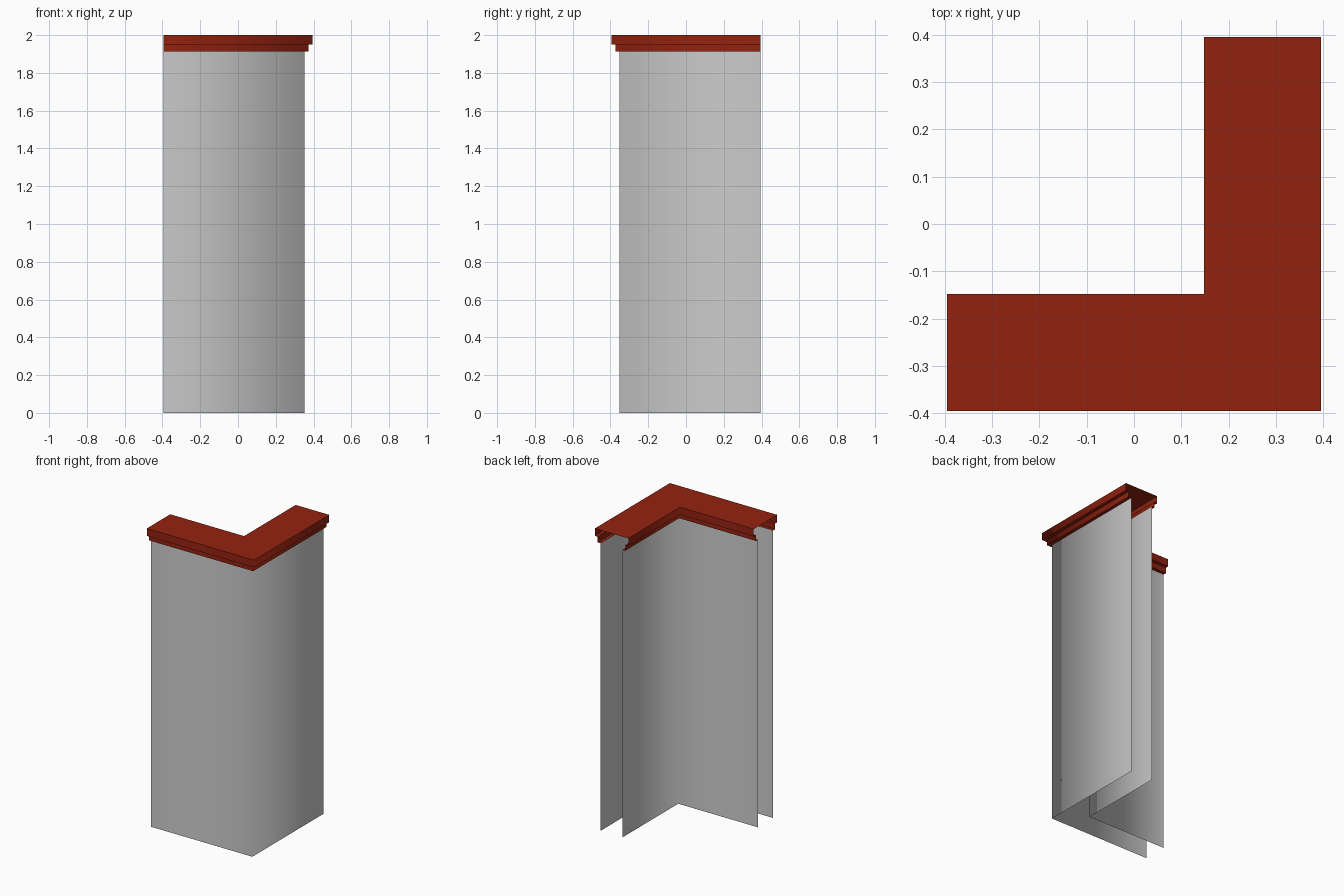
import bpy
import bmesh

cube = bpy.data.objects.get("Cube")
if cube:
    bpy.data.objects.remove(cube, do_unlink=True)

END = 0.395        # open ends of both arms
MID = 0.2715       # centre line of the arms
CAP, BAND, WALL = 0.1235, 0.102, 0.081   # half widths
Z_BAND, Z_CAP, Z_TOP = 1.913, 1.951, 2.0


def material(name, color):
    mat = bpy.data.materials.new(name)
    mat.use_nodes = True
    mat.diffuse_color = color
    mat.node_tree.nodes["Principled BSDF"].inputs["Base Color"].default_value = color
    return mat


def sweep_corner(name, profile, mat):
    """Sweep an open profile of (offset, height) around the mitred corner."""
    bm = bmesh.new()
    rows = []
    for offset, z in profile:
        r = MID + offset
        rows.append([bm.verts.new(p) for p in ((-END, -r, z), (r, -r, z), (r, END, z))])
    for low, high in zip(rows, rows[1:]):
        for i in range(2):
            face = bm.faces.new((low[i], low[i + 1], high[i + 1], high[i]))
            face.smooth = True
    # Lengthwise edges stay crisp, the mitred corner is shaded smooth
    for row in rows:
        for a, b in zip(row, row[1:]):
            bm.edges.get((a, b)).smooth = False
    mesh = bpy.data.meshes.new(name)
    bm.to_mesh(mesh)
    bm.free()
    mesh.materials.append(mat)
    obj = bpy.data.objects.new(name, mesh)
    bpy.context.collection.objects.link(obj)
    return obj


grey = material("wall grey", (0.60, 0.60, 0.60, 1))
red = material("brick red", (0.296, 0.016, 0.005, 1))

# Thin wall skins, open below and at the ends
sweep_corner("outer_wall", [(WALL, 0), (WALL, Z_BAND)], grey)
sweep_corner("inner_wall", [(-WALL, Z_BAND), (-WALL, 0)], grey)

# Stepped coping over both skins
half = [(WALL, Z_BAND), (BAND, Z_BAND), (BAND, Z_CAP), (CAP, Z_CAP), (CAP, Z_TOP)]
sweep_corner("coping", half + [(-d, z) for d, z in reversed(half)], red)
